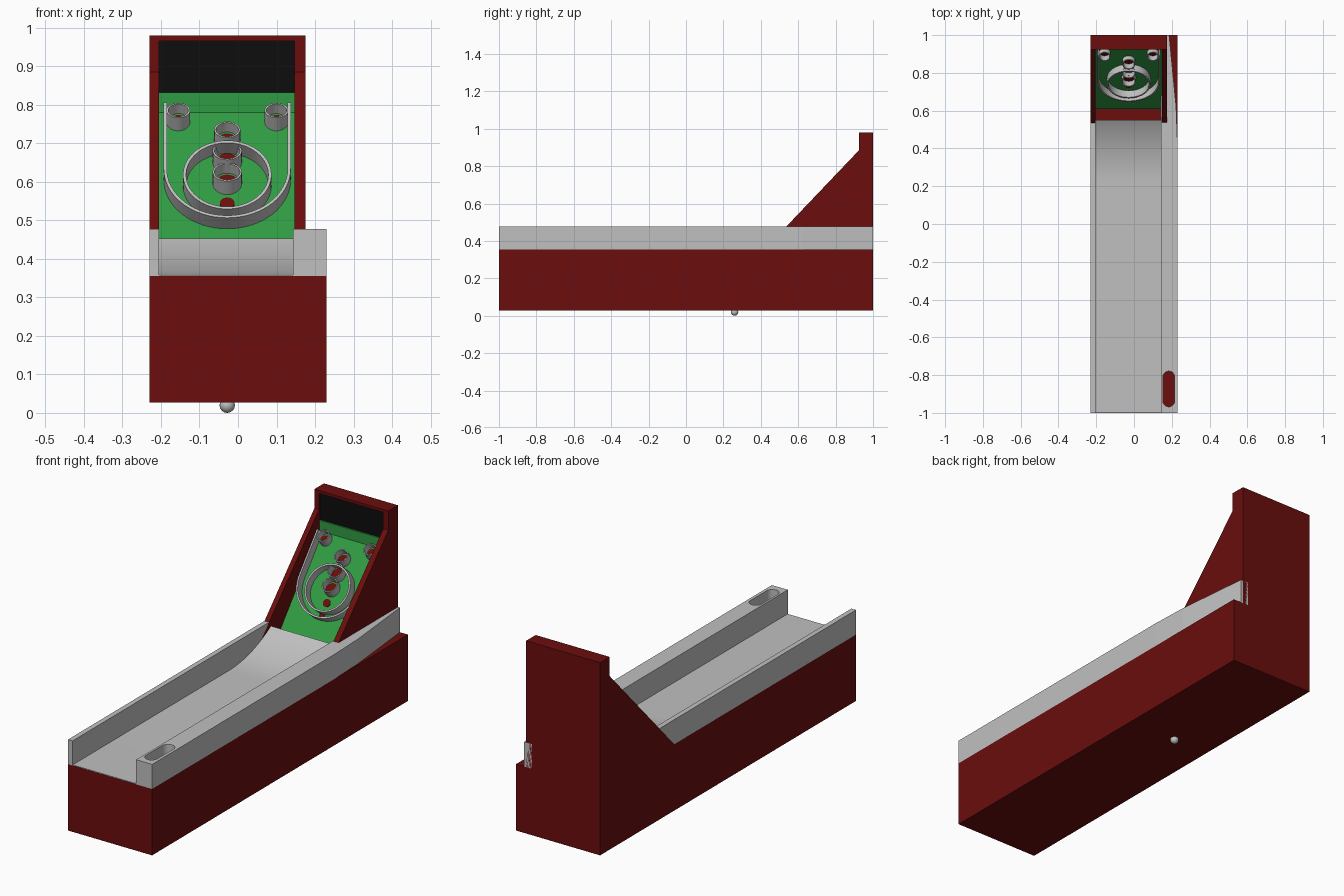
import bpy, bmesh, math
from mathutils import Vector

if "Cube" in bpy.data.objects:
    bpy.data.objects.remove(bpy.data.objects["Cube"])


def material(name, rgb):
    m = bpy.data.materials.new(name)
    m.diffuse_color = (*rgb, 1)
    m.use_nodes = True
    m.node_tree.nodes["Principled BSDF"].inputs["Base Color"].default_value = m.diffuse_color
    return m


RED = material("cabinet red", (0.145, 0.004, 0.004))
GRAY = material("light gray", (0.53, 0.53, 0.53))
GREEN = material("playfield green", (0.03, 0.33, 0.055))
BLACK = material("panel black", (0.004, 0.004, 0.004))


def finish(name, bm, mat, smooth=False):
    bmesh.ops.recalc_face_normals(bm, faces=bm.faces)
    me = bpy.data.meshes.new(name)
    bm.to_mesh(me)
    bm.free()
    ob = bpy.data.objects.new(name, me)
    bpy.context.collection.objects.link(ob)
    me.materials.append(mat)
    if smooth:
        bpy.ops.object.select_all(action='DESELECT')
        ob.select_set(True)
        bpy.context.view_layer.objects.active = ob
        bpy.ops.object.shade_smooth_by_angle(angle=math.radians(35))
    return ob


def prism(name, points, vec, mat, smooth=False):
    """Extrude a flat outline along a vector."""
    bm = bmesh.new()
    face = bm.faces.new([bm.verts.new(p) for p in points])
    ext = bmesh.ops.extrude_face_region(bm, geom=[face])
    verts = [g for g in ext["geom"] if isinstance(g, bmesh.types.BMVert)]
    bmesh.ops.translate(bm, verts=verts, vec=vec)
    return finish(name, bm, mat, smooth)


def side_prism(name, yz, x0, x1, mat, smooth=False):
    return prism(name, [(x0, y, z) for y, z in yz], (x1 - x0, 0, 0), mat, smooth)


def box(name, x0, x1, y0, y1, z0, z1, mat):
    return side_prism(name, [(y0, z0), (y1, z0), (y1, z1), (y0, z1)], x0, x1, mat)


def arc(r, a0, a1, n, cx=0.0, cy=0.0):
    return [(cx + r * math.cos(math.radians(a0 + (a1 - a0) * i / n)),
             cy + r * math.sin(math.radians(a0 + (a1 - a0) * i / n))) for i in range(n + 1)]


def wall(name, outer, inner, h0, h1, frame, mat, closed):
    """Thin standing wall between two paths, placed in a tilted frame."""
    origin, v, n = frame
    bm = bmesh.new()

    def put(p, h):
        return bm.verts.new(origin + Vector((p[0], 0, 0)) + v * p[1] + n * h)

    rows = [(put(o, h0), put(o, h1), put(i, h1), put(i, h0)) for o, i in zip(outer, inner)]
    count = len(rows)
    for k in range(count if closed else count - 1):
        a, b = rows[k], rows[(k + 1) % count]
        for j in range(4):
            bm.faces.new((a[j], a[(j + 1) % 4], b[(j + 1) % 4], b[j]))
    if not closed:
        bm.faces.new(rows[0])
        bm.faces.new(rows[-1])
    return finish(name, bm, mat, True)


LEFT, RIGHT = -0.23, 0.175        # cabinet sides
IN_L, IN_R = -0.205, 0.147        # inner faces
FLOOR, RAIL = 0.355, 0.477
MID = -0.028                      # playfield centre line

# Base and the small foot ball below it
box("base", LEFT, 0.23, -1, 1, 0.027, FLOOR, RED)
bm = bmesh.new()
bmesh.ops.create_uvsphere(bm, u_segments=16, v_segments=8, radius=0.02)
bmesh.ops.translate(bm, verts=bm.verts, vec=(MID, 0.26, 0.02))
finish("foot_ball", bm, GRAY, True)

# Lane with a curved ramp at its end
r, y0 = 0.62, 0.22
ramp = [(y0 + 0.33 * i / 16, 0.358 + r - math.sqrt(r * r - (0.33 * i / 16) ** 2))
        for i in range(17)]
side_prism("lane", [(-0.999, FLOOR), (-0.999, 0.358)] + ramp + [(0.55, FLOOR)],
           IN_L, 0.145, GRAY, True)

# Left rail, cut off along the slope of the side panel
side_prism("left_rail", [(-1, FLOOR), (0.42, FLOOR), (0.536, RAIL), (-1, RAIL)],
           LEFT, IN_L, GRAY)

# Right rail, tapering toward the back, with a ball slot cut into it
rail = prism("right_rail", [(x, y, FLOOR) for x, y in
             [(0.143, -1), (0.23, -1), (0.23, 0.43), (0.223, 0.62), (0.186, 1), (0.143, 1)]],
             (0, 0, RAIL - FLOOR), GRAY)
slot = arc(0.031, 0, 180, 12, 0.184, -0.81) + arc(0.031, 180, 360, 12, 0.184, -0.937)
cutter = prism("slot_cutter", [(x, y, 0.3) for x, y in slot], (0, 0, 0.3), GRAY)
cutter.hide_render = True
cutter.hide_viewport = True
cut = rail.modifiers.new("slot", 'BOOLEAN')
cut.operation = 'DIFFERENCE'
cut.solver = 'EXACT'
cut.object = cutter

# Cabinet: side panels, back and top lip
profile = [(0.42, FLOOR), (0.925, 0.885), (0.925, 0.98), (1, 0.98), (1, FLOOR)]
side_prism("left_panel", profile, LEFT, IN_L, RED)
side_prism("right_panel", profile, IN_R, RIGHT, RED)
box("back_panel", IN_L, IN_R, 0.945, 1, FLOOR, 0.98, RED)
box("top_lip", IN_L, IN_R, 0.925, 0.945, 0.966, 0.98, RED)
box("score_panel", IN_L, IN_R, 0.935, 0.945, 0.832, 0.966, BLACK)

# Sloped playfield with its short upright strip
side_prism("playfield", [(0.61, 0.39), (0.928, 0.78), (0.928, 0.832), (0.945, 0.832),
                         (0.945, 0.77), (0.625, 0.375)], IN_L, IN_R, GREEN)
V = Vector((0, 0.318, 0.39)).normalized()
N = Vector((0, -V.z, V.y))


def on_board(x, z):
    return Vector((x, 0.61 + (z - 0.39) * 0.318 / 0.39, z))


def ring(r, n=40):
    return arc(r, 0, 360, n)[:-1]


# Large ring and the U-shaped guide around it
wall("large_ring", ring(0.115), ring(0.107), -0.005, 0.045,
     (on_board(MID, 0.59), V, N), GRAY, True)


def guide(r):
    return [(-r, 0.222)] + arc(r, 180, 360, 32) + [(r, 0.222)]


wall("guide_rail", guide(0.165), guide(0.157), -0.005, 0.045,
     (on_board(MID, 0.606), V, N), GRAY, False)

# Cups, tilted more upright than the board, with red holes at the bottom
CV, CN = Vector((0, 0.78, 0.62)), Vector((0, -0.62, 0.78))
cups = [(MID, 0.593, 0.038), (MID, 0.648, 0.038), (MID, 0.703, 0.034),
        (-0.155, 0.753, 0.031), (0.1, 0.753, 0.031)]
holes = [(MID, 0.543, 0.019), (MID, 0.497, 0.014)]
for i, (x, z, r) in enumerate(cups):
    wall(f"cup_{i + 1}", ring(r, 28), ring(r - 0.005, 28), -0.028, 0.042,
         (on_board(x, z) + Vector((0, 0.006, 0)), CV, CN), GRAY, True)
    holes.append((x, z, r - 0.007))
for i, (x, z, r) in enumerate(holes):
    c = on_board(x, z)
    prism(f"hole_{i + 1}", [c + Vector((a, 0, 0)) + V * b for a, b in ring(r, 24)],
          N * 0.003, RED)
